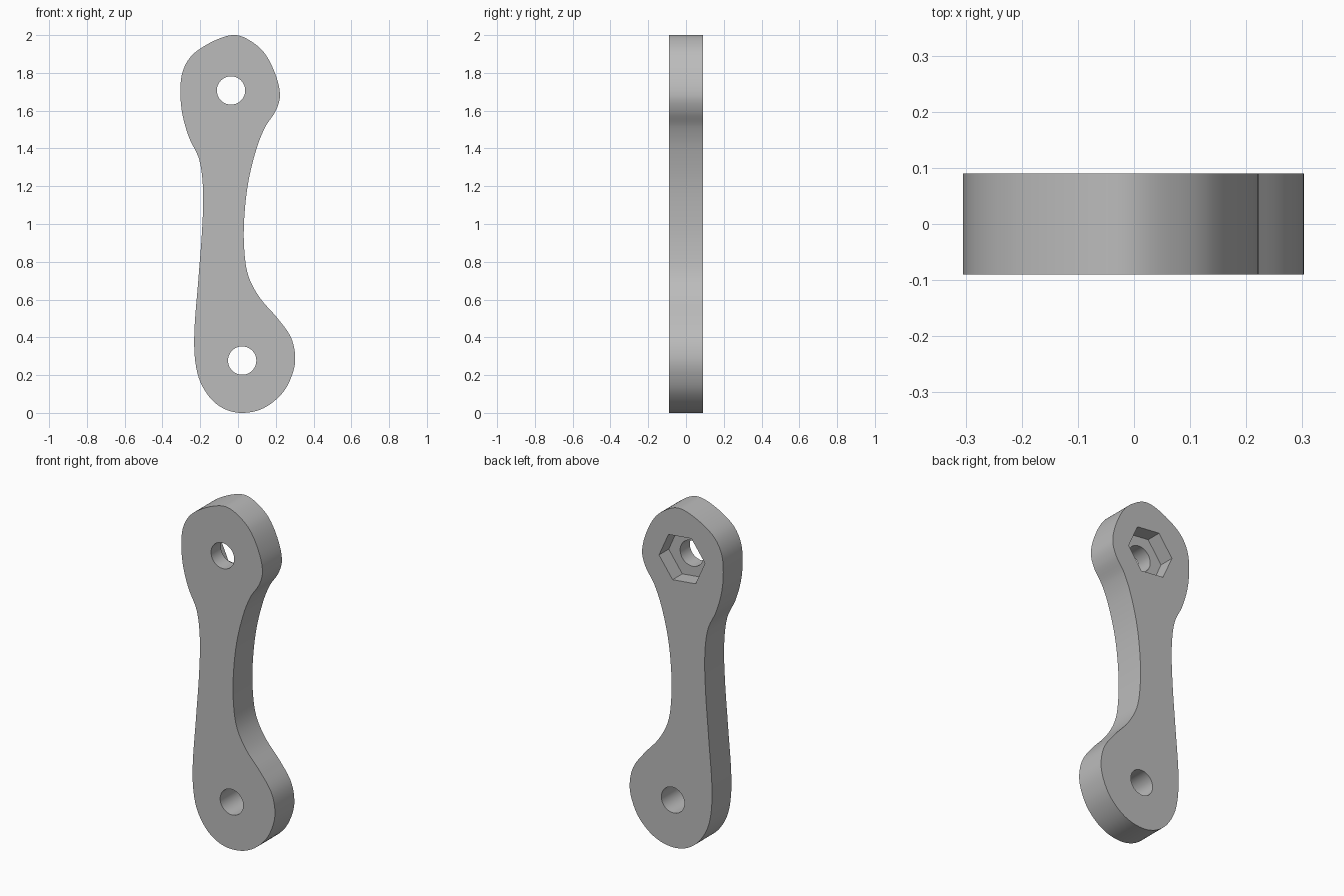
import bpy
import bmesh
import math
from mathutils import Vector
from mathutils.geometry import interpolate_bezier

THICKNESS = 0.18
HOLE_RADIUS = 0.075
TOP_HOLE = (-0.037, 1.707)
BOTTOM_HOLE = (0.022, 0.277)

if "Cube" in bpy.data.objects:
    bpy.data.objects.remove(bpy.data.objects["Cube"], do_unlink=True)

grey = bpy.data.materials.new("plain_grey")
grey.use_nodes = True
grey_colour = (0.5, 0.5, 0.5, 1)
grey.diffuse_color = grey_colour
for node in grey.node_tree.nodes:
    if node.type == "BSDF_PRINCIPLED":
        node.inputs["Base Color"].default_value = grey_colour


def smooth_loop(points, steps=6):
    """Closed smooth curve through the control points."""
    pts = [Vector((x, 0, z)) for x, z in points]
    count = len(pts)
    loop = []
    for i in range(count):
        a, b, c, d = (pts[(i + k) % count] for k in (-1, 0, 1, 2))
        reach = (c - b).length / 3
        start, end = (c - a).normalized(), (d - b).normalized()
        loop += interpolate_bezier(b, b + start * reach, c - end * reach, c, steps + 1)[:-1]
    return loop


def regular_loop(centre, radius, sides, turn=0.0):
    """Regular polygon facing the front."""
    angles = [turn + math.tau * i / sides for i in range(sides)]
    return [Vector((centre[0] + radius * math.cos(a), 0, centre[1] + radius * math.sin(a)))
            for a in angles]


def prism(name, loop, y_start, y_end):
    """Extrude a closed loop along y."""
    bm = bmesh.new()
    face = bm.faces.new([bm.verts.new((p.x, y_start, p.z)) for p in loop])
    result = bmesh.ops.extrude_face_region(bm, geom=[face])
    moved = [v for v in result["geom"] if isinstance(v, bmesh.types.BMVert)]
    bmesh.ops.translate(bm, verts=moved, vec=(0, y_end - y_start, 0))
    bmesh.ops.recalc_face_normals(bm, faces=bm.faces)
    mesh = bpy.data.meshes.new(name)
    bm.to_mesh(mesh)
    bm.free()
    mesh.materials.append(grey)
    obj = bpy.data.objects.new(name, mesh)
    bpy.context.collection.objects.link(obj)
    return obj


def cut(body, cutter):
    """Subtract the cutter and discard it."""
    cutter.hide_render = True
    modifier = body.modifiers.new(cutter.name, "BOOLEAN")
    modifier.operation = "DIFFERENCE"
    modifier.solver = "EXACT"
    modifier.object = cutter
    bpy.context.view_layer.objects.active = body
    bpy.ops.object.modifier_apply(modifier=modifier.name)
    bpy.data.objects.remove(cutter, do_unlink=True)


# Lever outline, counter-clockwise from the top
left_edge = [(-.01, 2), (-.09, 1.985), (-.19, 1.935), (-.255, 1.88), (-.295, 1.8),
             (-.305, 1.7), (-.295, 1.585), (-.26, 1.46), (-.205, 1.34), (-.185, 1.18),
             (-.19, .97), (-.21, .705), (-.232, .39), (-.215, .21), (-.16, .095), (-.08, .025)]
right_edge = [(.02, 0), (.135, .025), (.235, .105), (.288, .205), (.303, .295), (.28, .4),
              (.21, .5), (.115, .61), (.055, .725), (.033, .865), (.033, 1.03), (.055, 1.225),
              (.1, 1.405), (.145, 1.515), (.2, 1.6), (.222, 1.68), (.2, 1.787),
              (.14, 1.905), (.065, 1.97)]
half = THICKNESS / 2
lever = prism("lever_arm", smooth_loop(left_edge + right_edge), -half, half)

# Through holes at both ends
for label, centre in (("top_hole", TOP_HOLE), ("bottom_hole", BOTTOM_HOLE)):
    cut(lever, prism(label, regular_loop(centre, HOLE_RADIUS, 48), -THICKNESS, THICKNESS))

# Hexagonal nut pocket in the back
hexagon = regular_loop(TOP_HOLE, 0.15, 6, math.radians(-6))
cut(lever, prism("nut_pocket", hexagon, 0, THICKNESS))

# Smooth walls with crisp rims
bpy.ops.object.select_all(action="DESELECT")
lever.select_set(True)
bpy.context.view_layer.objects.active = lever
bpy.ops.object.shade_smooth_by_angle(angle=math.radians(30))
